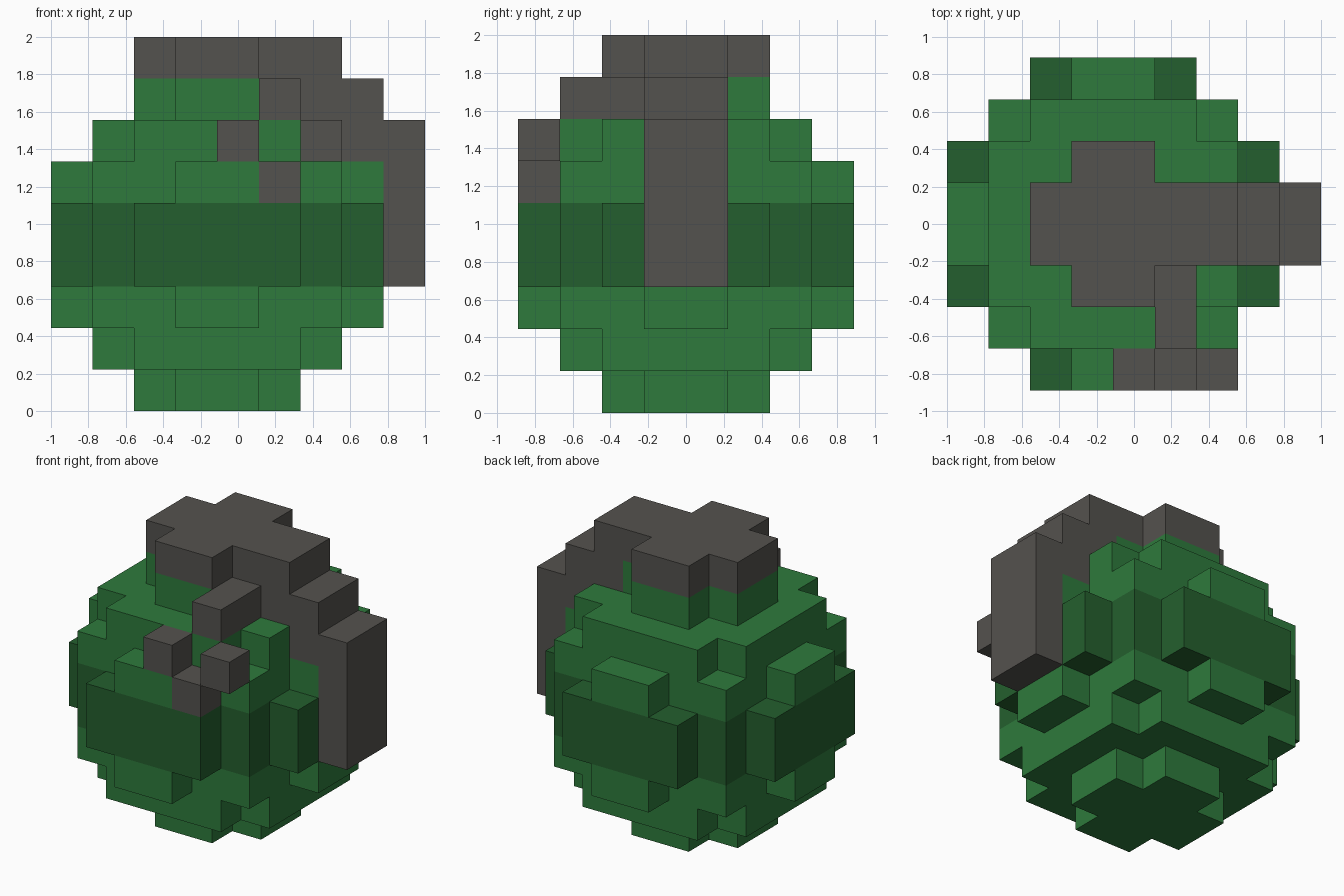
import bpy
import bmesh
from mathutils import Vector

cube = bpy.data.objects.get("Cube")
if cube:
    bpy.data.objects.remove(cube, do_unlink=True)

S = 2 / 9                                # edge of one block
ORIGIN = Vector((-1.0, -4 * S, 0.0))     # corner of block (0, 0, 0)


def material(name, rgb):
    """Flat material from 0-255 display values."""
    def lin(c):
        c /= 255
        return c / 12.92 if c <= 0.04045 else ((c + 0.055) / 1.055) ** 2.4
    col = (*[lin(c) for c in rgb], 1.0)
    m = bpy.data.materials.new(name)
    m.use_nodes = True
    m.diffuse_color = col
    bsdf = m.node_tree.nodes["Principled BSDF"]
    bsdf.inputs["Base Color"].default_value = col
    bsdf.inputs["Roughness"].default_value = 0.9
    return m


GREEN = material("leaf green", (46, 122, 60))
DARK = material("dark green", (36, 95, 46))
GREY = material("stone grey", (84, 82, 78))


def box(xs, ys, zs):
    """Blocks filling inclusive index ranges."""
    return {(x, y, z) for x in range(xs[0], xs[1] + 1)
            for y in range(ys[0], ys[1] + 1)
            for z in range(zs[0], zs[1] + 1)}


def block_part(name, cells, mat):
    """Closed skin around a set of blocks."""
    bm = bmesh.new()
    for cell in cells:
        centre = ORIGIN + (Vector(cell) + Vector((0.5, 0.5, 0.5))) * S
        for axis in range(3):
            for sign in (-1, 1):
                n = Vector((0, 0, 0))
                n[axis] = sign
                if tuple(int(c + d) for c, d in zip(cell, n)) in cells:
                    continue
                u = Vector((0, 0, 0))
                u[(axis + 1) % 3] = 1
                v = n.cross(u)
                bm.faces.new([bm.verts.new(centre + (n + u * a + v * b) * S / 2)
                              for a, b in ((-1, -1), (1, -1), (1, 1), (-1, 1))])
    bmesh.ops.remove_doubles(bm, verts=bm.verts[:], dist=1e-4)
    mesh = bpy.data.meshes.new(name)
    bm.to_mesh(mesh)
    bm.free()
    mesh.materials.append(mat)
    obj = bpy.data.objects.new(name, mesh)
    bpy.context.collection.objects.link(obj)
    return obj


# Stepped ball, eight blocks across, split into three coloured bands
ball = {c for c in box((0, 7), (0, 7), (0, 7))
        if sum((i - 3.5) ** 2 for i in c) <= 16}
block_part("ball_bottom", {c for c in ball if c[2] < 3}, GREEN)
block_part("ball_middle_band", {c for c in ball if c[2] in (3, 4)}, DARK)
block_part("ball_top", {c for c in ball if c[2] > 4}, GREEN)

# Plus-shaped cap continuing into a strap that steps down the left side
cap = box((3, 4), (2, 5), (8, 8)) | box((2, 6), (3, 4), (8, 8))
strap = (box((6, 7), (3, 4), (7, 7)) | box((7, 8), (3, 4), (6, 6))
         | box((8, 8), (3, 4), (3, 5)))
block_part("cap_and_strap", cap | strap, GREY)

# Small grey blocks on the front
block_part("front_bar", box((5, 5), (1, 2), (7, 7)), GREY)
for name, cell in (("front_block_lower", (5, 0, 5)),
                   ("front_block_right", (4, 0, 6)),
                   ("front_block_left", (6, 0, 6))):
    block_part(name, {cell}, GREY)
